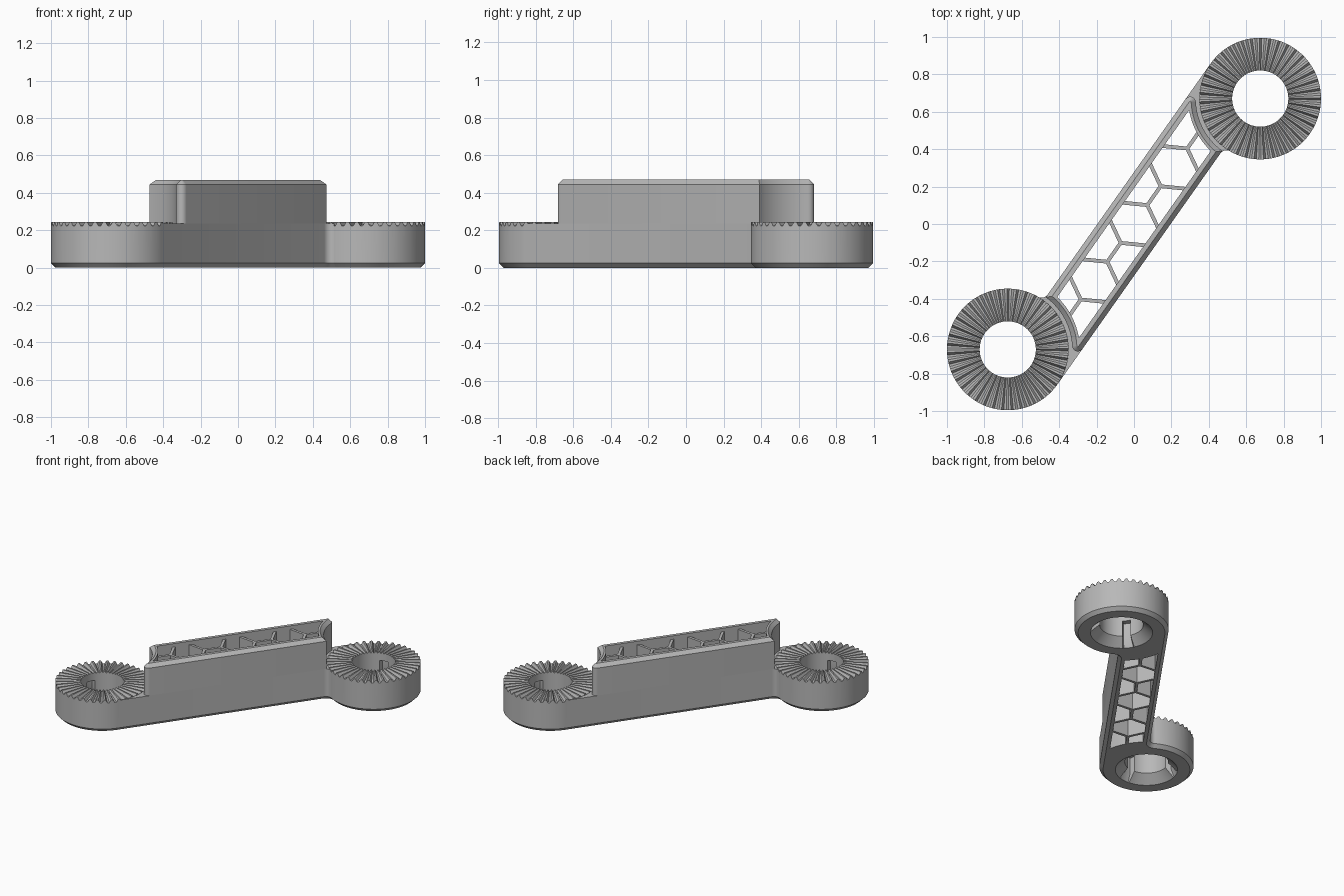
import bpy, bmesh, math
from math import sin, cos, asin, radians, degrees
from mathutils import Matrix

if "Cube" in bpy.data.objects:
    bpy.data.objects.remove(bpy.data.objects["Cube"], do_unlink=True)

# Shared dimensions, in the arm's own frame: u along the arm, v across it
TURN = Matrix.Rotation(radians(54.8), 4, 'Z')
CU, CV = 0.937, -0.165        # centre of one ring, the other is opposite
RING_R, HOLE_R = 0.325, 0.15
HALF = 0.16                   # half width of the arm
CHAMFER = 0.025
TEETH = 40

grey = bpy.data.materials.new("plain_grey")
grey.use_nodes = True
grey.diffuse_color = (0.48, 0.48, 0.48, 1)
grey.node_tree.nodes["Principled BSDF"].inputs["Base Color"].default_value = (0.48, 0.48, 0.48, 1)


def finish(bm, name):
    bmesh.ops.recalc_face_normals(bm, faces=bm.faces)
    bm.transform(TURN)
    mesh = bpy.data.meshes.new(name)
    bm.to_mesh(mesh)
    bm.free()
    mesh.materials.append(grey)
    obj = bpy.data.objects.new(name, mesh)
    bpy.context.collection.objects.link(obj)
    return obj


def arc(u, v, r, start, end, steps):
    angles = [radians(start + (end - start) * i / steps) for i in range(steps + 1)]
    return [(u + r * cos(a), v + r * sin(a)) for a in angles]


# Half outlines; the other half follows by half a turn
def base_outline(r, inset=0):
    # Tangent to the ring on one side, small fillet into it on the other
    return ([(CU, HALF - inset)] + arc(CU, CV, r, 90, 185.5, 24)
            + arc(CU - 0.363, -HALF - 0.04, 0.04 + inset, 5.5, 90, 6))


def wall_outline(inset=0):
    # Rounded hook tip, then a hollow end that follows the ring
    r = 0.345 + inset
    corner = 180 - degrees(asin((0.005 + inset) / r))
    return arc(0.7055, 0.13, 0.03 - inset, 90, -51.9, 8) + arc(CU, CV, r, 128.1, corner, 16)


CAVITY = arc(CU, CV, 0.385, 134.4, 171.8, 14)


def hollow_part(name, levels):
    """Stack outlines upwards around the cavity and close top and bottom."""
    bm = bmesh.new()

    def loop(half, z):
        verts = [bm.verts.new((s * u, s * v, z)) for s in (1, -1) for u, v in half]
        for i, vert in enumerate(verts):
            bm.edges.new((vert, verts[i - 1]))
        return verts

    def skin(low, high):
        for i in range(len(low)):
            bm.faces.new((low[i - 1], low[i], high[i], high[i - 1]))

    outer = [loop(half, z) for half, z in levels]
    inner = [loop(CAVITY, z) for z in (levels[0][1], levels[-1][1])]
    for rim, hole in ((outer[0], inner[0]), (outer[-1], inner[1])):
        edges = [bm.edges.get((ring[i - 1], ring[i])) for ring in (rim, hole)
                 for i in range(len(ring))]
        bmesh.ops.triangle_fill(bm, edges=edges, use_beauty=True, normal=(0, 0, 1))
    for low, high in zip(outer, outer[1:]):
        skin(low, high)
    skin(*inner)
    return finish(bm, name)


# Arm: foot with chamfered bottom, deck between rings, tall wall with hooked ends
arm_parts = [
    hollow_part("arm_foot", [(base_outline(0.25, CHAMFER), 0),
                             (base_outline(0.25), CHAMFER), (base_outline(0.25), 0.2)]),
    hollow_part("arm_deck", [(base_outline(RING_R - 0.002), 0.2),
                             (base_outline(RING_R - 0.002), 0.235)]),
    hollow_part("arm_wall", [(wall_outline(), 0.235), (wall_outline(), 0.47 - CHAMFER),
                             (wall_outline(CHAMFER), 0.47)]),
]


# Honeycomb struts inside the cavity
def strut(bm, a, b):
    length = math.dist(a, b)
    turn = math.atan2(b[1] - a[1], b[0] - a[0])
    place = (Matrix.Translation(((a[0] + b[0]) / 2, (a[1] + b[1]) / 2, 0.2225))
             @ Matrix.Rotation(turn, 4, 'Z') @ Matrix.Diagonal((length, 0.02, 0.443, 1)))
    bmesh.ops.create_cube(bm, size=1, matrix=place)


CELL = 0.1235
bm = bmesh.new()
for s in (-1, 1):
    for inner, outer in ((1, 2), (4, 4.9)):
        strut(bm, (s * inner * CELL, 0), (s * outer * CELL, 0))
    for node, foot in ((1, 0.45), (2, 2.55), (4, 3.45)):
        for side in (-1, 1):
            strut(bm, (s * node * CELL, 0), (s * foot * CELL, side * 0.12))
finish(bm, "honeycomb_struts")


# Toothed rings with a countersunk hole and three key slots
def toothed_ring(name, s):
    bm = bmesh.new()
    steps = TEETH * 4
    loops = []
    for i in range(steps):
        a = 2 * math.pi * i / steps
        valley = i % 4 >= 2
        from_slot = (degrees(a) - (102 if s < 0 else 282) + 60) % 120 - 60
        slot_r = 0.19 if abs(from_slot) < 11 else HOLE_R
        profile = [(0.215, 0), (RING_R - CHAMFER, 0), (RING_R, CHAMFER),
                   (RING_R, 0.224 if valley else 0.245),
                   (HOLE_R, 0.234 if valley else 0.245),
                   (HOLE_R, 0.18), (slot_r, 0.18), (slot_r, 0.06)]
        loops.append([bm.verts.new((s * CU + r * cos(a), s * CV + r * sin(a), z))
                      for r, z in profile])
    for i, loop in enumerate(loops):
        after = loops[(i + 1) % steps]
        for j in range(len(loop)):
            k = (j + 1) % len(loop)
            bm.faces.new((loop[j], after[j], after[k], loop[k]))
    bmesh.ops.remove_doubles(bm, verts=bm.verts, dist=1e-5)
    return finish(bm, name)


rings = [toothed_ring("front_toothed_ring", -1), toothed_ring("back_toothed_ring", 1)]

# Smooth round sides, crisp edges
bpy.ops.object.select_all(action='DESELECT')
for obj in rings + arm_parts:
    obj.select_set(True)
bpy.context.view_layer.objects.active = rings[0]
bpy.ops.object.shade_smooth_by_angle(angle=radians(25))
